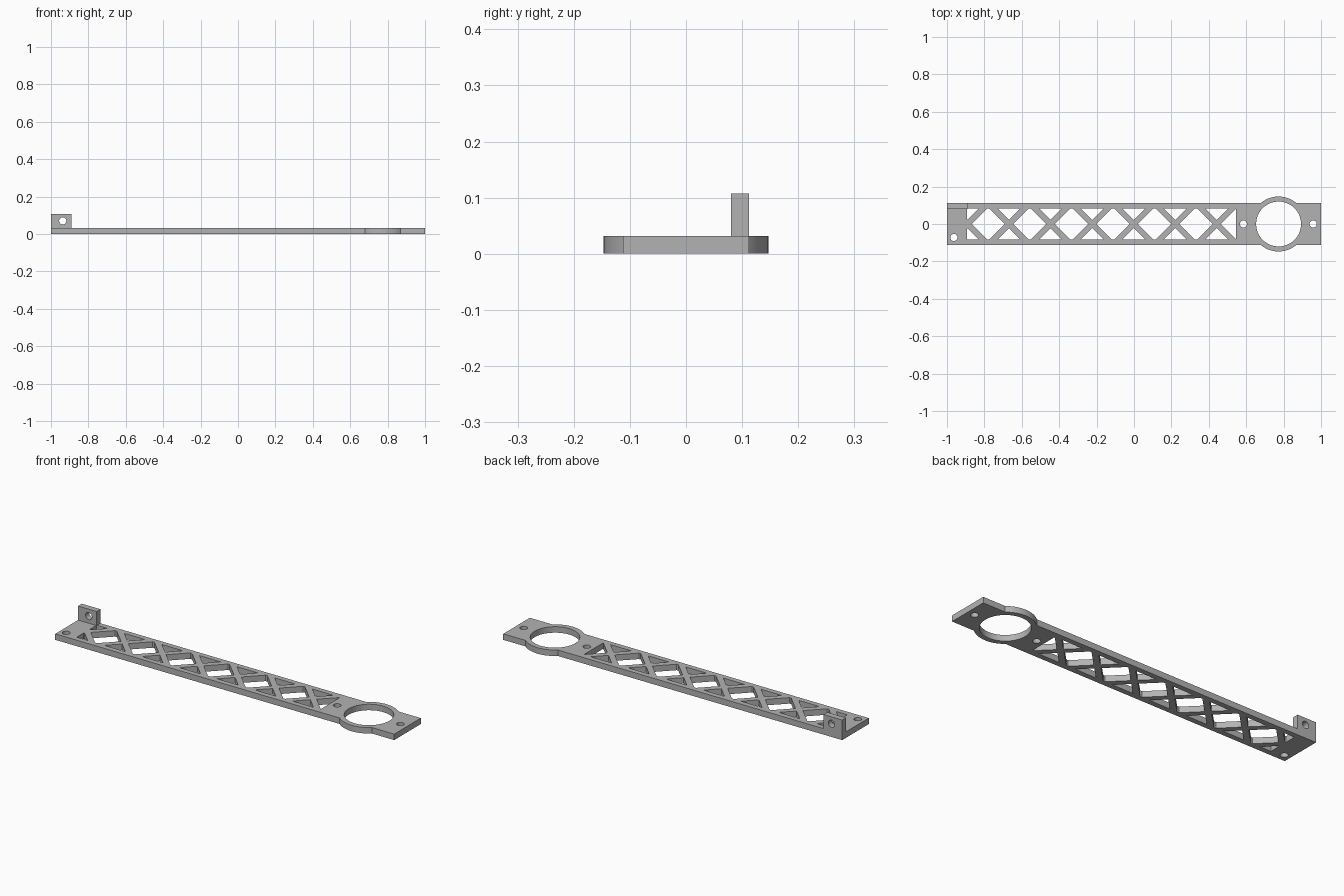
import bpy
import bmesh
from math import pi
from mathutils import Matrix

cube = bpy.data.objects.get("Cube")
if cube:
    bpy.data.objects.remove(cube, do_unlink=True)

grey = bpy.data.materials.new("light grey")
grey.use_nodes = True
COLOR = (0.45, 0.45, 0.45, 1)
grey.diffuse_color = COLOR
grey.node_tree.nodes["Principled BSDF"].inputs["Base Color"].default_value = COLOR

THICK = 0.032
HALF = 0.112        # half width of the arm
RING_X = 0.773
PITCH = 0.222       # spacing of the lattice crossings


def make_object(name, bm):
    mesh = bpy.data.meshes.new(name)
    bm.to_mesh(mesh)
    bm.free()
    mesh.materials.append(grey)
    obj = bpy.data.objects.new(name, mesh)
    bpy.context.collection.objects.link(obj)
    return obj


def box(name, x0, x1, y0, y1, z0, z1, turn=0.0):
    size = Matrix.Diagonal((x1 - x0, y1 - y0, z1 - z0, 1))
    place = Matrix.Translation(((x0 + x1) / 2, (y0 + y1) / 2, (z0 + z1) / 2))
    bm = bmesh.new()
    bmesh.ops.create_cube(bm, size=1, matrix=place @ Matrix.Rotation(turn, 4, 'Z') @ size)
    return make_object(name, bm)


def cylinder(name, center, radius, depth, sides=32, tilt=0.0):
    bm = bmesh.new()
    bmesh.ops.create_cone(bm, cap_ends=True, segments=sides, radius1=radius, radius2=radius,
                          depth=depth,
                          matrix=Matrix.Translation(center) @ Matrix.Rotation(tilt, 4, 'X'))
    return make_object(name, bm)


def combine(target, tool, operation):
    """Apply a boolean and discard the tool."""
    tool.hide_render = True
    mod = target.modifiers.new("cut", 'BOOLEAN')
    mod.operation = operation
    mod.solver = 'EXACT'
    mod.object = tool
    bpy.context.view_layer.objects.active = target
    bpy.ops.object.modifier_apply(modifier=mod.name)
    bpy.data.objects.remove(tool, do_unlink=True)


# Flat arm with the round ring boss
arm = box("lattice_arm", -1, 1, -HALF, HALF, 0, THICK)
combine(arm, cylinder("ring_boss", (RING_X, 0, THICK / 2), 0.147, THICK, 64), 'UNION')
combine(arm, cylinder("ring_bore", (RING_X, 0, 0), 0.12, 1, 64), 'DIFFERENCE')

# Lattice window: a long slot less the diagonal bars
window = box("lattice_window", -0.893, 0.545, -0.084, 0.084, -0.1, 0.2)
for i in range(7):
    x = -0.89 + PITCH * i
    for turn in (pi / 4, -pi / 4):
        bar = box("bar", x - 0.3, x + 0.3, -0.0155, 0.0155, -0.3, 0.4, turn)
        combine(window, bar, 'DIFFERENCE')
combine(arm, window, 'DIFFERENCE')

# Screw holes through the arm
for x, y in ((-0.963, -0.072), (0.585, 0), (0.958, 0)):
    combine(arm, cylinder("screw_hole", (x, y, 0), 0.019, 1), 'DIFFERENCE')

# Upright mounting tab with its own hole
tab = box("mounting_tab", -1, -0.89, 0.08, HALF, THICK, 0.107)
combine(tab, cylinder("tab_hole", (-0.937, 0.1, 0.07), 0.019, 1, tilt=pi / 2), 'DIFFERENCE')

# Smooth the round walls, keep edges sharp
for obj in (arm, tab):
    bpy.ops.object.select_all(action='DESELECT')
    obj.select_set(True)
    bpy.context.view_layer.objects.active = obj
    bpy.ops.object.shade_smooth_by_angle(angle=pi / 6)
